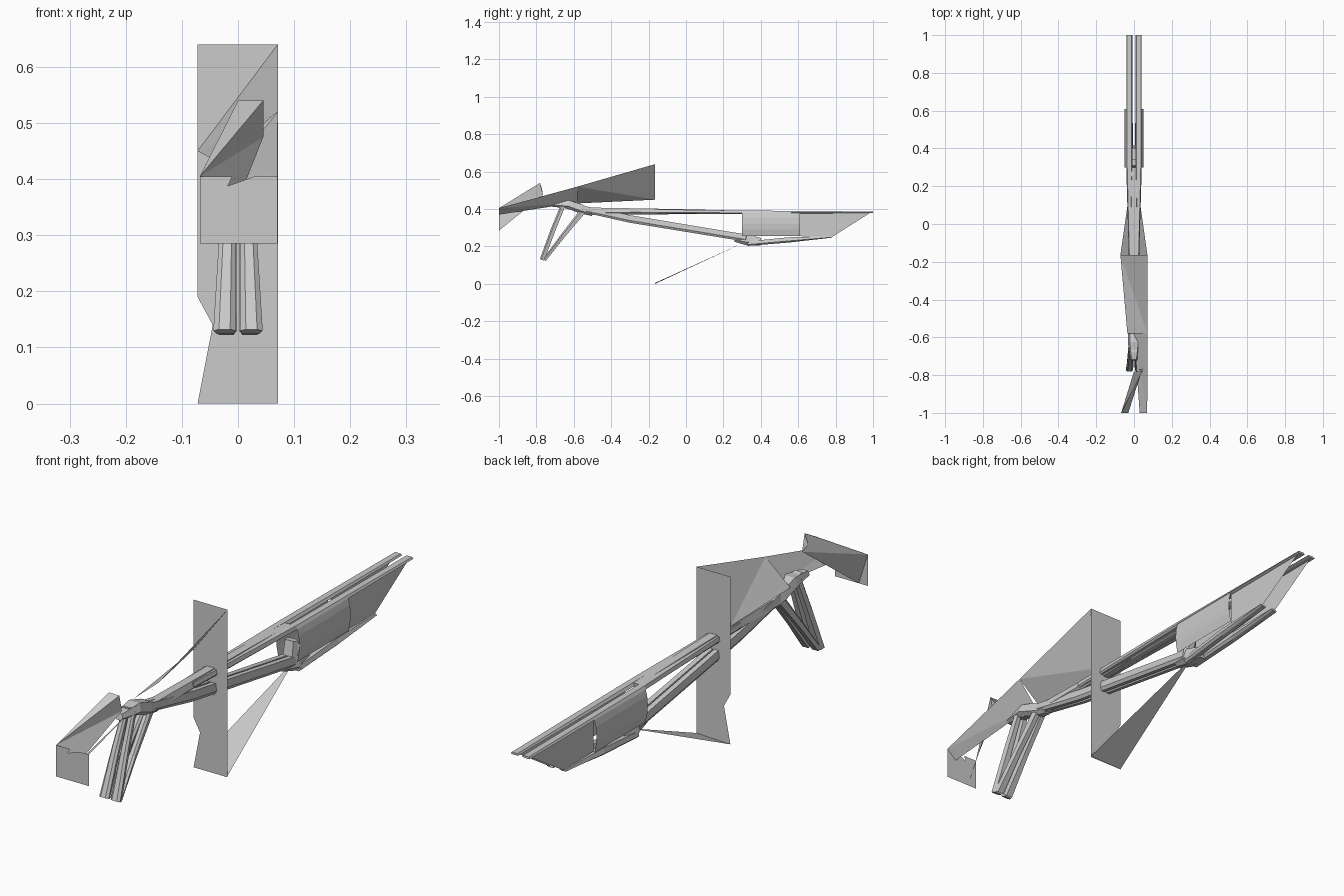
import bpy, bmesh
from mathutils import Vector

if "Cube" in bpy.data.objects:
    bpy.data.objects.remove(bpy.data.objects["Cube"])


def finish(name, bm):
    me = bpy.data.meshes.new(name)
    bm.to_mesh(me)
    bm.free()
    ob = bpy.data.objects.new(name, me)
    bpy.context.collection.objects.link(ob)
    return ob


def sheet(name, pts, tri=True):
    """Single thin face from an outline."""
    bm = bmesh.new()
    bm.faces.new([bm.verts.new(p) for p in pts])
    if tri:
        bmesh.ops.triangulate(bm, faces=bm.faces[:], ngon_method='EAR_CLIP')
    return finish(name, bm)


def beam(name, *sections):
    """Faceted bar through sections (x, y, z, half width, half height)."""
    bm = bmesh.new()
    rings = []
    shape = [(-1, -.4), (-.5, -1), (.5, -1), (1, -.4), (.7, 1), (-.7, 1)]
    a, b = Vector(sections[0][:3]), Vector(sections[-1][:3])
    axis = (b - a).normalized()
    up = Vector((1, 0, 0)).cross(axis).normalized()
    for x, y, z, w, h in sections:
        c = Vector((x, y, z))
        rings.append([bm.verts.new(c + Vector((w * i, 0, 0)) + up * h * j)
                      for i, j in shape])
    n = len(shape)
    for r, s in zip(rings, rings[1:]):
        for i in range(n):
            bm.faces.new((r[i], r[(i + 1) % n], s[(i + 1) % n], s[i]))
    bm.faces.new(rings[0][::-1])
    bm.faces.new(rings[-1])
    bmesh.ops.recalc_face_normals(bm, faces=bm.faces[:])
    return finish(name, bm)


# Upright notched plate
Y = -.165
outline = [(-.072, .64), (.071, .64), (.071, .405), (.05, .345), (.048, .275),
           (.071, .19), (.071, 0), (-.072, 0), (0, .1), (-.045, .14), (-.072, .19)]
sheet("upright_plate", [(x, Y, z) for x, z in outline])

# Front plate with a slanted opening
outline = [(-.068, .405), (-.01, .405), (-.04, .38), (.03, .32), (.03, .405),
           (.07, .405), (.05, .345), (.07, .285), (-.068, .285)]
sheet("front_plate", [(x, -1, z) for x, z in outline])

# Sloping roof sheet between the two plates
sheet("roof_sheet", [(.071, Y, .64), (-.072, Y, .45), (-.035, -.58, .43), (.071, -.58, .52)])
sheet("roof_sheet_front", [(.071, -.58, .52), (0, -.58, .435), (.03, -1, .37), (.07, -1, .405)])

# Raised tongue behind the front plate
sheet("front_tongue", [(0, -.78, .54), (.045, -.78, .54), (.022, -.77, .507),
                       (.045, -.765, .475), (-.03, -1, .285), (-.068, -1, .405)])

# Triangle from the plate foot to the rear grip
sheet("foot_brace", [(-.072, Y, 0), (.071, Y, 0.005), (0, .34, .235)])

# Long upper bar, split into two rails at the rear
beam("upper_bar", (0, -.68, .43, .022, .016), (0, -.52, .388, .024, .02),
     (0, 0, .386, .022, .013), (0, .3, .383, .018, .008))
for side in (-1, 1):
    beam("upper_rail", (side * .016, -.3, .388, .008, .012),
         (side * .024, .3, .383, .017, .009), (side * .024, 1, .383, .017, .004))

# Lower bars slanting down to the rear
for side in (-1, 1):
    beam("lower_bar", (side * .01, -.62, .415, .014, .016),
         (side * .012, -.3, .347, .013, .02), (side * .013, .32, .245, .015, .019))

# Front joint cluster
beam("front_joint", (0, -.72, .425, .018, .012), (0, -.63, .425, .032, .022),
     (0, -.56, .4, .03, .025), (0, -.5, .378, .018, .015))

# V shaped front legs
for side in (-1, 1):
    beam("front_leg", (side * .014, -.655, .425, .012, .012),
         (side * .019, -.71, .29, .015, .013), (side * .024, -.77, .128, .02, .012))
    beam("rear_leg", (side * .012, -.555, .385, .013, .016),
         (side * .017, -.66, .255, .014, .012), (side * .021, -.757, .128, .019, .009))

# Rear side panels, gently bowed
for side in (-1, 1):
    bm = bmesh.new()
    prof = [(.04, .255), (.047, .29), (.049, .32), (.046, .355), (.038, .385)]
    a = [bm.verts.new((side * x, .3, z)) for x, z in prof]
    b = [bm.verts.new((side * x, .61, z)) for x, z in prof]
    for i in range(len(prof) - 1):
        bm.faces.new((a[i], b[i], b[i + 1], a[i + 1]))
    finish("side_panel", bm)
    # Tapered tail web and bottom rail
    sheet("tail_web", [(side * .03, .6, .255), (side * .03, .78, .25),
                       (side * .03, .99, .383), (side * .03, .6, .383)])
    beam("bottom_rail", (side * .018, .33, .215, .016, .012),
         (side * .024, .55, .235, .017, .014), (side * .026, .78, .251, .015, .004))

# Rear joint under the panels
beam("rear_joint", (0, .26, .24, .02, .015), (0, .33, .235, .032, .03),
     (0, .4, .225, .026, .02))
beam("rear_post", (0, .31, .23, .03, .018), (0, .325, .32, .025, .016))
